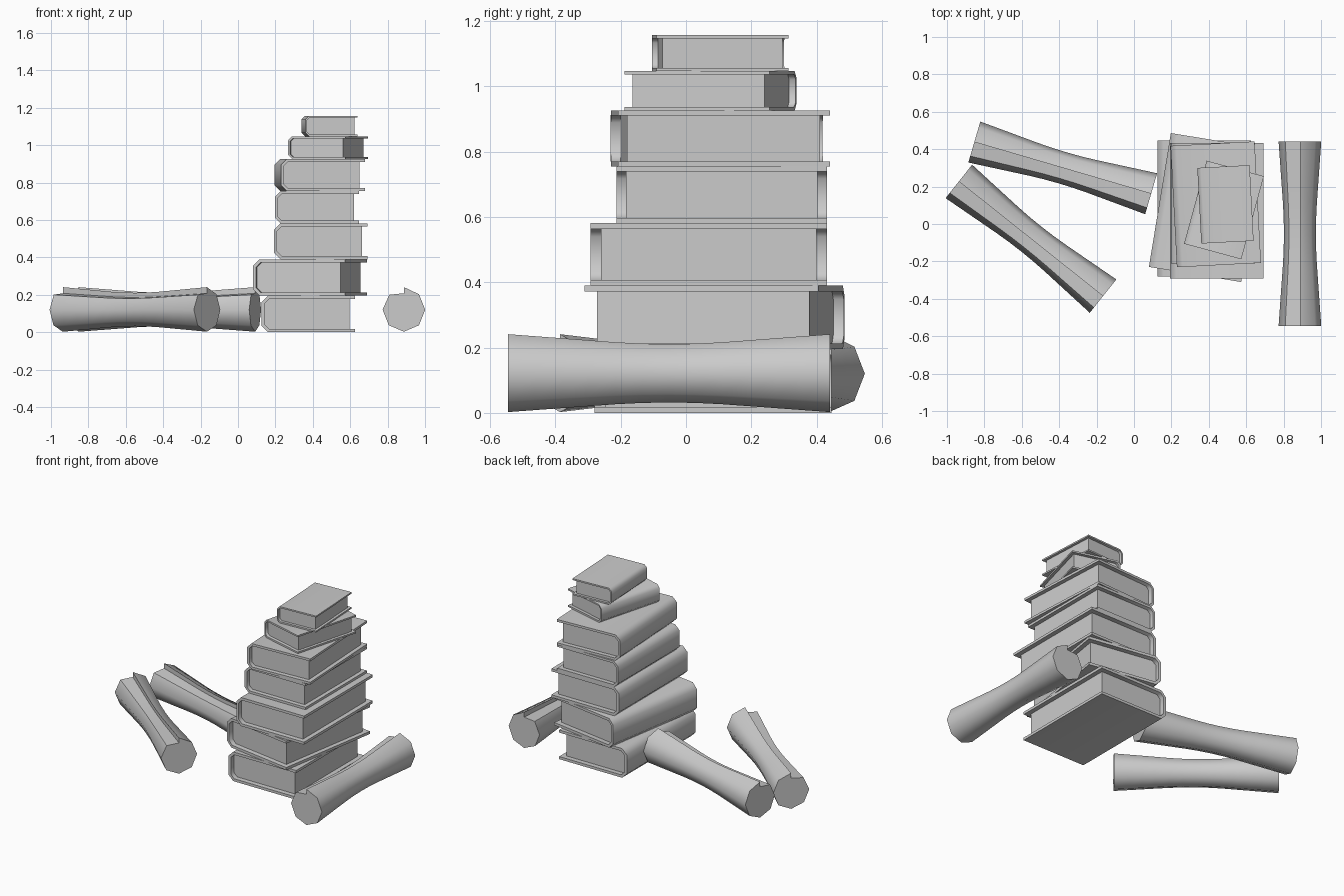
import bpy, bmesh
from math import radians, cos, sin, pi

cube = bpy.data.objects.get("Cube")
if cube:
    bpy.data.objects.remove(cube, do_unlink=True)

grey = bpy.data.materials.new("light_grey")
grey.use_nodes = True
grey.diffuse_color = (0.6, 0.6, 0.6, 1)
grey.node_tree.nodes["Principled BSDF"].inputs["Base Color"].default_value = (0.6, 0.6, 0.6, 1)


def loft(name, rings, loc, turn):
    """Skin equal (x, y, z) rings, cap both ends, smooth all but hard edges."""
    bm = bmesh.new()
    loops = [[bm.verts.new(p) for p in ring] for ring in rings]
    n = len(loops[0])
    for a, b in zip(loops, loops[1:]):
        for i in range(n):
            j = (i + 1) % n
            bm.faces.new((a[i], a[j], b[j], b[i]))
    bm.faces.new(loops[0])
    bm.faces.new(loops[-1])
    bmesh.ops.recalc_face_normals(bm, faces=bm.faces)
    mesh = bpy.data.meshes.new(name)
    bm.to_mesh(mesh)
    bm.free()
    mesh.materials.append(grey)
    obj = bpy.data.objects.new(name, mesh)
    bpy.context.collection.objects.link(obj)
    obj.location = loc
    obj.rotation_euler.z = radians(turn)
    bpy.ops.object.select_all(action='DESELECT')
    obj.select_set(True)
    bpy.context.view_layer.objects.active = obj
    bpy.ops.object.shade_smooth_by_angle(angle=radians(60))
    return obj


def extrude(name, profile, half, loc, turn):
    return loft(name, [[(x, y, z) for x, z in profile] for y in (-half, half)], loc, turn)


def half_cover(w, h, inset):
    """Lower half of the C-shaped cover outline, from fore edge to spine."""
    c = h * 0.18
    i = inset
    return [(w / 2, i), (-w / 2 + c + i * 0.4, i), (-w / 2 + i, c + i * 0.4)], \
           [(-w / 2, c), (-w / 2 + c, 0), (w / 2, 0)]


def book(name, x, y, z, w, length, h, turn):
    t = h * 0.09
    inner, outer = half_cover(w, h, t)
    flip = lambda pts: [(px, h - pz) for px, pz in reversed(pts)]
    # cover: boards and chamfered spine in one outline
    profile = inner + flip(inner) + flip(outer) + outer
    extrude(name + "_cover", profile, length / 2, (x, y, z), turn)
    # page block fills the cover and stops short of its edges
    fore = (w / 2 - 0.06 * w, t)
    block = [fore] + inner[1:]
    extrude(name + "_pages", block + flip(block), length * 0.455, (x, y, z), turn)


# stack of books, bottom to top: x, y, width, length, top height, turn
stack = [
    (0.375, 0.083, 0.50, 0.725, 0.195, 0),
    (0.385, 0.088, 0.50, 0.725, 0.390, -9.3),
    (0.442, 0.070, 0.50, 0.725, 0.581, 0),
    (0.423, 0.110, 0.45, 0.645, 0.755, 0),
    (0.437, 0.105, 0.45, 0.650, 0.926, 3),
    (0.481, 0.075, 0.317, 0.46, 1.047, -15.2),
    (0.489, 0.105, 0.28, 0.405, 1.157, 3),
]
floor = 0
for k, (x, y, w, length, top, turn) in enumerate(stack, 1):
    book(f"book_{k}", x, y, floor, w, length, top - floor, turn)
    floor = top


def scroll(name, x, y, turn):
    """Rolled sheet: eight-sided spiral with a lip on top, narrow in the middle."""
    r, mid, half = 0.114, 0.12, 0.4925
    outline = []
    for k in range(9):
        a = pi / 2 + k * pi / 4
        grow = (0.75, 0.97)[k] if k < 2 else 1.03 if k > 7 else 1
        outline.append((r * grow * cos(a), r * 1.03 * grow * sin(a)))
    rings = []
    for s in range(-6, 7):
        u = abs(s) / 6
        waist = 0.75 + 0.25 * (u * u * 1.6 if u < 0.3 else 0.144 + (u - 0.3) * 1.223)
        rings.append([(px * waist, s / 6 * half, mid + pz * waist) for px, pz in outline])
    loft(name, rings, (x, y, 0), turn)


scroll("right_scroll", 0.887, -0.052, 0)
scroll("back_scroll", -0.381, 0.300, 73.7)
scroll("front_scroll", -0.551, -0.079, 51.5)
